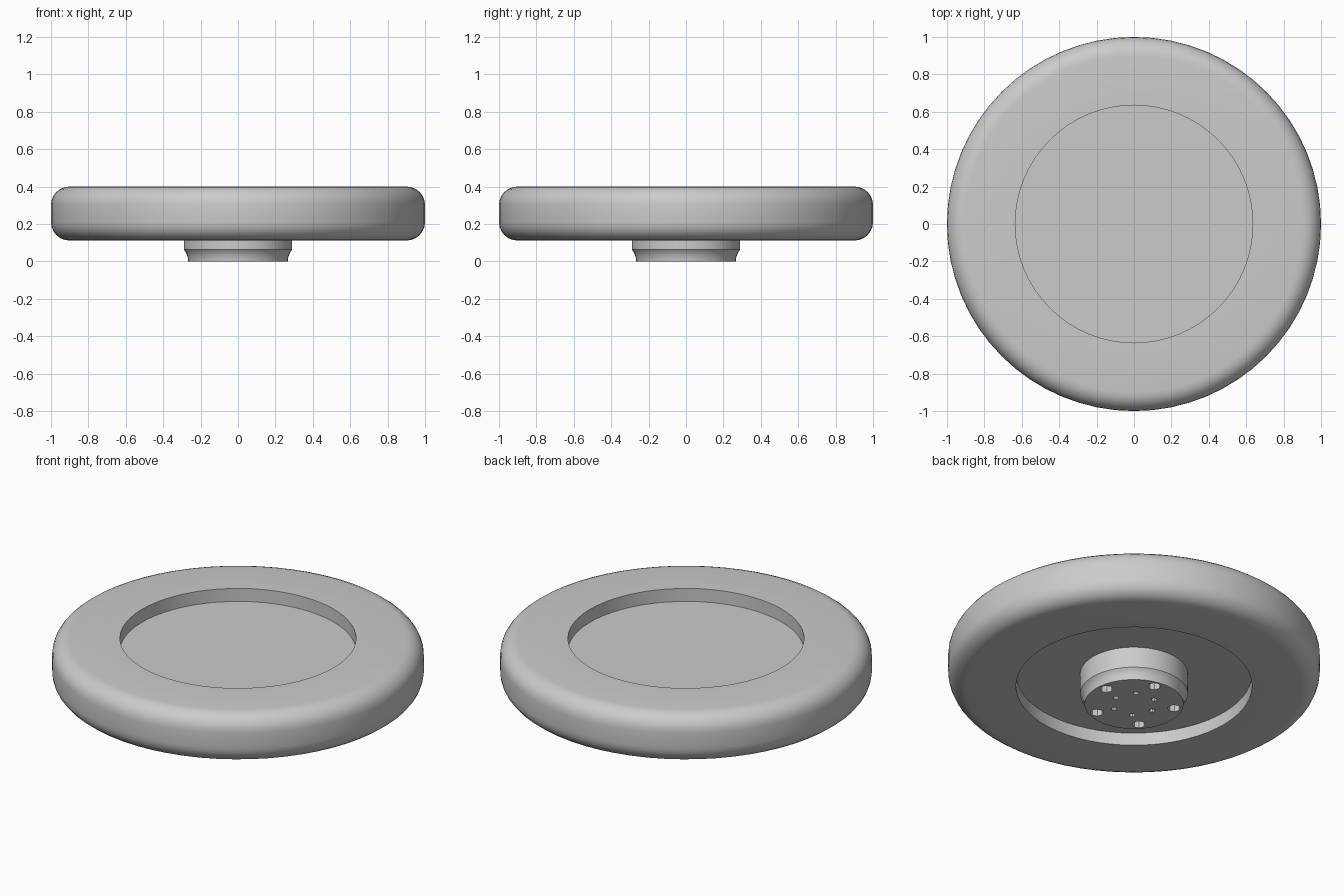
import bpy
import bmesh
from math import cos, sin, pi, radians

cube = bpy.data.objects.get("Cube")
if cube:
    bpy.data.objects.remove(cube, do_unlink=True)

grey = bpy.data.materials.new("plain grey")
grey.use_nodes = True
grey.diffuse_color = (0.6, 0.6, 0.6, 1)
grey.node_tree.nodes["Principled BSDF"].inputs["Base Color"].default_value = grey.diffuse_color


def finish(name, bm):
    bmesh.ops.recalc_face_normals(bm, faces=bm.faces)
    mesh = bpy.data.meshes.new(name)
    bm.to_mesh(mesh)
    bm.free()
    mesh.materials.append(grey)
    obj = bpy.data.objects.new(name, mesh)
    bpy.context.collection.objects.link(obj)
    return obj


def smooth(obj):
    bpy.ops.object.select_all(action='DESELECT')
    obj.select_set(True)
    bpy.context.view_layer.objects.active = obj
    bpy.ops.object.shade_smooth_by_angle(angle=radians(35))


def lathe(name, profile, sides, closed):
    """Turn a (radius, height) profile about z; open profiles get end caps."""
    bm = bmesh.new()
    rings = [[bm.verts.new((r * cos(2 * pi * i / sides), r * sin(2 * pi * i / sides), z))
              for i in range(sides)] for r, z in profile]
    pairs = list(zip(rings, rings[1:]))
    if closed:
        pairs.append((rings[-1], rings[0]))
    else:
        bm.faces.new(rings[0])
        bm.faces.new(rings[-1])
    for a, b in pairs:
        for i in range(sides):
            j = (i + 1) % sides
            bm.faces.new((a[i], a[j], b[j], b[i]))
    return finish(name, bm)


def corner(r, z, radius, start, steps=6):
    """Quarter circle of profile points."""
    return [(r + radius * cos(start + pi / 2 * k / steps),
             z + radius * sin(start + pi / 2 * k / steps)) for k in range(steps + 1)]


# Tyre ring with rounded outer shoulders
LOW, HIGH, INNER, ROUND = 0.112, 0.40, 0.635, 0.098
tyre = lathe("tyre",
             [(INNER, HIGH), (INNER, LOW)]
             + corner(1 - ROUND, LOW + ROUND, ROUND, -pi / 2)
             + corner(1 - ROUND, HIGH - ROUND, ROUND, 0),
             64, True)
smooth(tyre)

# Recessed disc filling the ring
disc = lathe("wheel_disc", [(INNER, 0.187), (INNER, 0.323)], 64, False)
smooth(disc)

# Hub with a flared, narrowing end
hub = lathe("hub", [(0.29, 0.2), (0.29, 0.063), (0.281, 0.052),
                    (0.273, 0.036), (0.268, 0.018), (0.266, 0)], 48, False)

# Bolt holes and small pin holes cut into the hub face
bm = bmesh.new()
for count, ring, radius, turn, sides in ((5, 0.22, 0.036, 7.5, 8), (6, 0.119, 0.016, 55, 8)):
    for k in range(count):
        a = radians(turn) + 2 * pi * k / count
        made = bmesh.ops.create_cone(bm, cap_ends=True, segments=sides, radius1=radius,
                                     radius2=radius, depth=0.16)
        bmesh.ops.translate(bm, verts=made["verts"], vec=(ring * cos(a), ring * sin(a), 0))
cutter = finish("hole_cutter", bm)
cutter.hide_render = True
cut = hub.modifiers.new("holes", 'BOOLEAN')
cut.operation = 'DIFFERENCE'
cut.solver = 'EXACT'
cut.object = cutter
bpy.context.view_layer.objects.active = hub
bpy.ops.object.modifier_apply(modifier=cut.name)
bpy.data.objects.remove(cutter, do_unlink=True)
smooth(hub)
